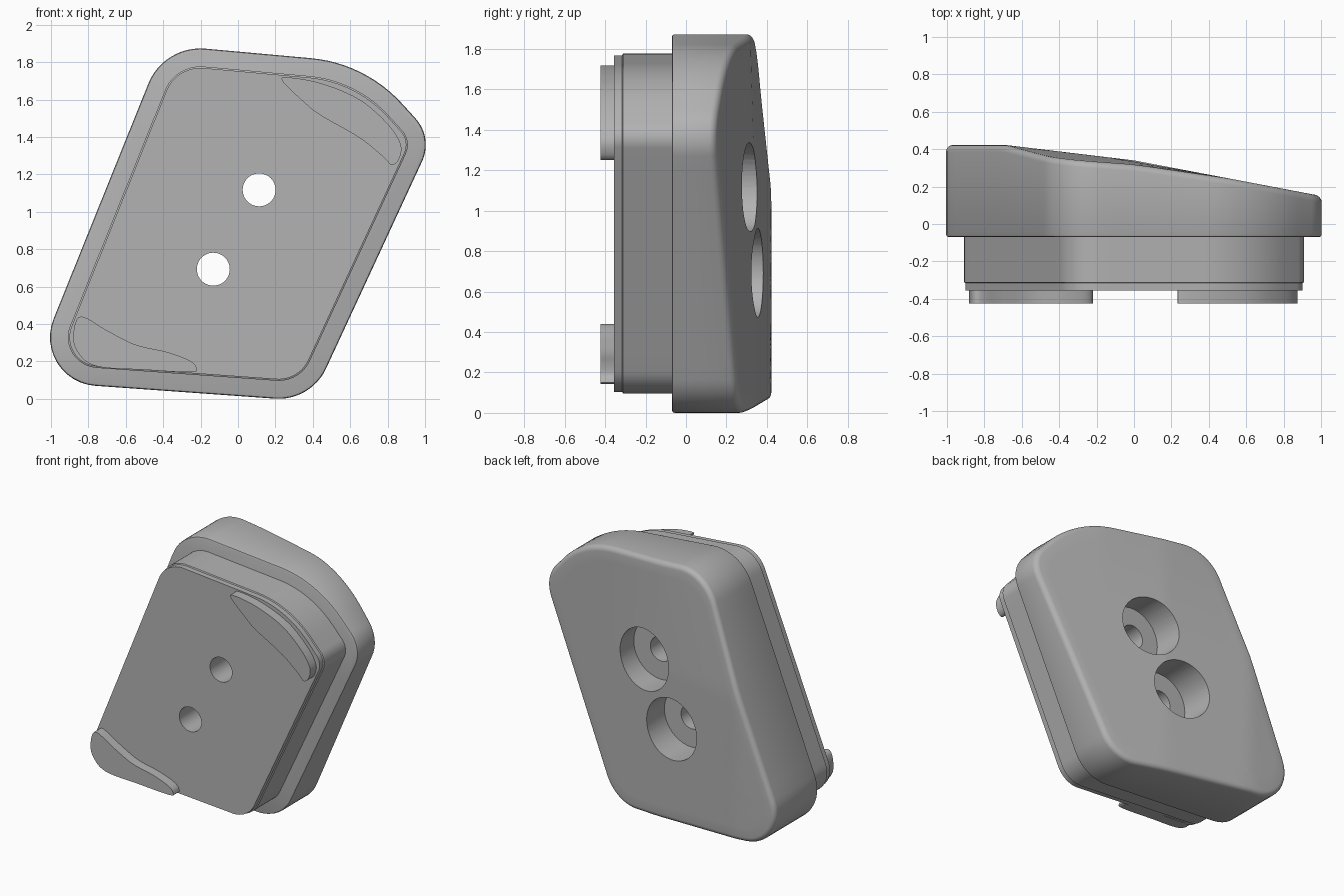
import bpy
import bmesh
import math
from mathutils import Vector

cube = bpy.data.objects.get("Cube")
if cube:
    bpy.data.objects.remove(cube, do_unlink=True)

grey = bpy.data.materials.new("plain grey")
grey.use_nodes = True
COLOUR = (0.45, 0.45, 0.45, 1)
grey.diffuse_color = COLOUR
grey.node_tree.nodes["Principled BSDF"].inputs["Base Color"].default_value = COLOUR


def rounded_outline(corners, arc_steps=12, side_steps=12):
    """Fillet each (x, z, radius) corner and subdivide the straight sides."""
    arcs = []
    for i, (x, z, r) in enumerate(corners):
        p = Vector((x, z))
        a = (Vector(corners[i - 1][:2]) - p).normalized()
        b = (Vector(corners[(i + 1) % len(corners)][:2]) - p).normalized()
        half = a.angle(b) / 2
        centre = p + (a + b).normalized() * r / math.sin(half)
        start = p + a * r / math.tan(half) - centre
        turn = math.pi - 2 * half
        arc = []
        for k in range(arc_steps + 1):
            t = turn * k / arc_steps
            c, s = math.cos(t), math.sin(t)
            arc.append(centre + Vector((start.x * c - start.y * s, start.x * s + start.y * c)))
        arcs.append(arc)
    pts = []
    for i, arc in enumerate(arcs):
        nxt = arcs[(i + 1) % len(arcs)][0]
        pts += arc
        gap = (nxt - arc[-1]).length
        n = max(1, round(side_steps * gap))
        pts += [arc[-1].lerp(nxt, k / n) for k in range(1, n)]
    return pts


def inset(pts, d):
    out = []
    for i, p in enumerate(pts):
        t = (pts[(i + 1) % len(pts)] - pts[i - 1]).normalized()
        out.append(p + Vector((-t.y, t.x)) * d)
    return out


def spline(pts, steps=6):
    """Closed smooth curve through the points."""
    v = [Vector(p) for p in pts]
    n, out = len(v), []
    for i in range(n):
        a, b, c, d = v[i - 1], v[i], v[(i + 1) % n], v[(i + 2) % n]
        for k in range(steps):
            t = k / steps
            out.append(b + (c - a) * t / 2 + (a * 2 - b * 5 + c * 4 - d) * t * t / 2
                       + (b * 3 - a - c * 3 + d) * t ** 3 / 2)
    return out


def loft(name, rings, tip=None):
    """Skin rings of 3D points; cap with a polygon, or a fan to the tip."""
    bm = bmesh.new()
    rows = [[bm.verts.new(p) for p in ring] for ring in rings]
    n = len(rows[0])
    for lo, hi in zip(rows, rows[1:]):
        for i in range(n):
            j = (i + 1) % n
            bm.faces.new((lo[i], lo[j], hi[j], hi[i]))
    bm.faces.new(rows[0])
    if tip:
        end = bm.verts.new(tip)
        for i in range(n):
            bm.faces.new((rows[-1][i], rows[-1][(i + 1) % n], end))
    else:
        bm.faces.new(rows[-1])
    bmesh.ops.recalc_face_normals(bm, faces=bm.faces)
    mesh = bpy.data.meshes.new(name)
    bm.to_mesh(mesh)
    bm.free()
    mesh.materials.append(grey)
    obj = bpy.data.objects.new(name, mesh)
    bpy.context.collection.objects.link(obj)
    return obj


def level(pts, y):
    return [(p.x, y, p.y) for p in pts]


def back_depth(x, z):
    """Sloping back surface, thickest at the low-x side."""
    y = min(0.422, 0.34 - 0.12 * x, 0.34 - 0.19 * x)
    drop = max(0, z - 1.1) * min(1, max(0, 0.5 - x)) * 0.06
    return y - drop


def follow(pts, drop=0):
    return [(p.x, back_depth(p.x, p.y) - drop, p.y) for p in pts]


def drill(obj, x, z, radius, y0, y1):
    circle = [Vector((x + radius * math.cos(a), z + radius * math.sin(a)))
              for a in (math.tau * k / 48 for k in range(48))]
    cutter = loft("hole_cutter", [level(circle, y0), level(circle, y1)])
    cutter.hide_render = True
    mod = obj.modifiers.new("hole", "BOOLEAN")
    mod.operation = "DIFFERENCE"
    mod.solver = "EXACT"
    mod.object = cutter
    bpy.context.view_layer.objects.active = obj
    bpy.ops.object.modifier_apply(modifier=mod.name)
    bpy.data.objects.remove(cutter, do_unlink=True)


# Outer housing with a softened rim and sloping back
outline = rounded_outline([(-1.12, 0.095, 0.26), (0.39, -0.013, 0.28), (1.043, 1.396, 0.21),
                           (0.68, 1.795, 0.75), (-0.396, 1.892, 0.3)])
rings = [level(inset(outline, 0.015), -0.07), level(inset(outline, 0.004), -0.066),
         level(outline, -0.055)]
FILLET = 0.035
for k in range(6):
    a = math.pi / 2 * k / 5
    rings.append(follow(inset(outline, FILLET * (1 - math.cos(a))), FILLET * (1 - math.sin(a))))
centre = Vector((0, 0.93))
inner = inset(outline, FILLET)
for k in range(1, 14):
    rings.append(follow([p.lerp(centre, k / 14) for p in inner]))
housing = loft("housing", rings, (0, back_depth(0, 0.93), 0.93))

# Front plug with a slight step near its face
wide, narrow = inset(outline, 0.096), inset(outline, 0.104)
plug = loft("front_plug", [level(wide, -0.05), level(wide, -0.312),
                           level(narrow, -0.316), level(narrow, -0.355)])

# Counterbored screw holes
for x, z in ((0.113, 1.117), (-0.132, 0.693)):
    drill(housing, x, z, 0.22, 0.12, 0.7)
    for part in (housing, plug):
        drill(part, x, z, 0.088, -0.6, 0.3)

# Raised pads in opposite corners of the plug face
upper = spline([(0.24, 1.695), (0.27, 1.718), (0.45, 1.685), (0.65, 1.6), (0.8, 1.47), (0.87, 1.36),
                (0.86, 1.28), (0.82, 1.25), (0.78, 1.29), (0.65, 1.395), (0.45, 1.51), (0.37, 1.57)])
lower = spline([(-0.84, 0.44), (-0.88, 0.35), (-0.86, 0.255), (-0.76, 0.175), (-0.5, 0.155),
                (-0.25, 0.142), (-0.222, 0.165), (-0.26, 0.205), (-0.38, 0.25), (-0.55, 0.29),
                (-0.7, 0.365)])
pads = [loft(name, [level(pts, -0.34), level(pts, -0.424)])
        for name, pts in (("upper_pad", upper), ("lower_pad", lower))]

# Smooth rounded walls, keep hard edges
bpy.ops.object.select_all(action="DESELECT")
for obj in [housing, plug] + pads:
    obj.select_set(True)
bpy.context.view_layer.objects.active = housing
bpy.ops.object.shade_smooth_by_angle(angle=math.radians(32))
